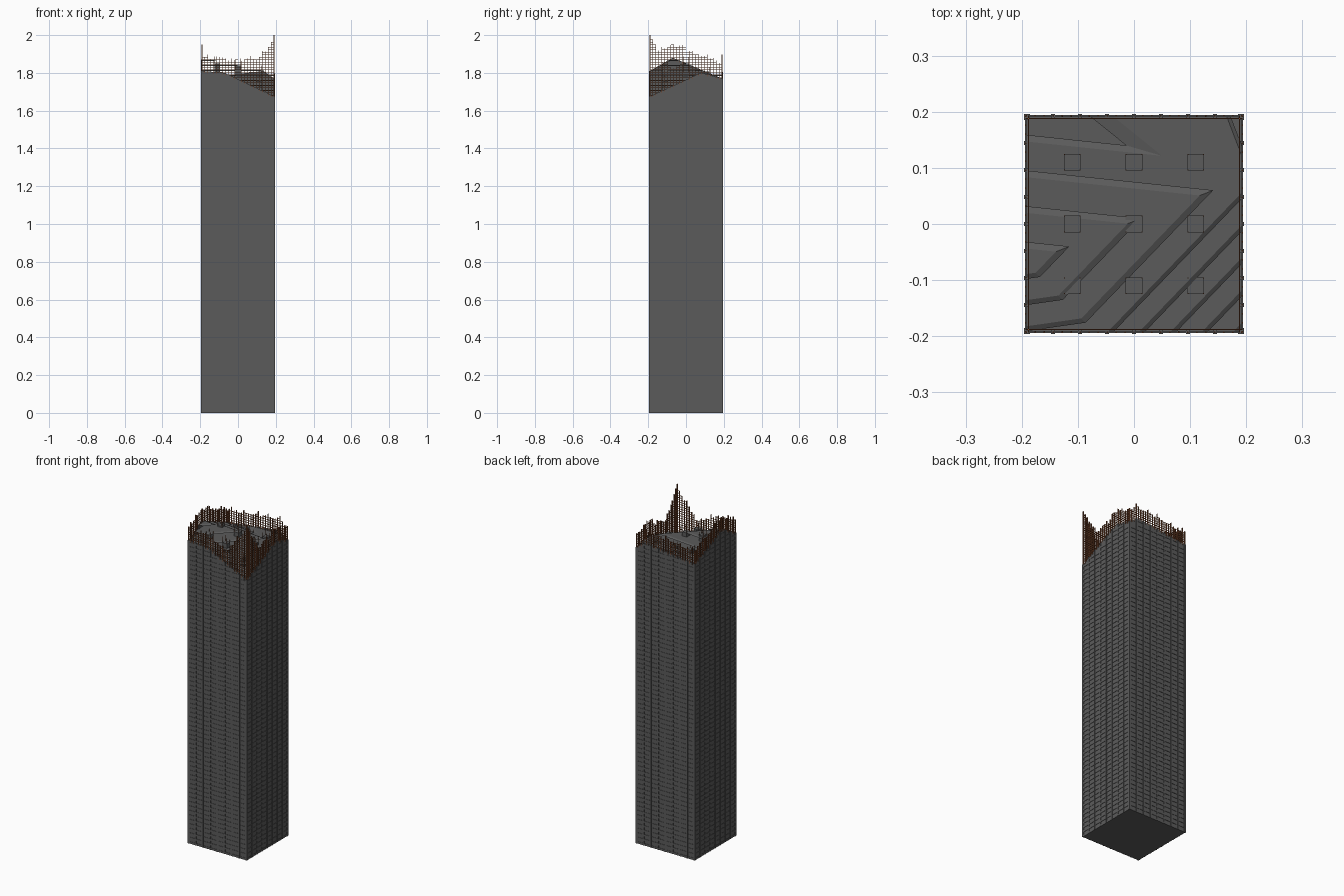
import bpy, bmesh, random
from mathutils import Vector

if "Cube" in bpy.data.objects:
    bpy.data.objects.remove(bpy.data.objects["Cube"])
random.seed(4)

W = 0.192                 # half width of the wall shell
FLOOR = 0.0267            # storey height
BAY = 2 * W / 8


def material(name, rgb):
    m = bpy.data.materials.new(name)
    m.diffuse_color = (*rgb, 1)
    m.use_nodes = True
    m.node_tree.nodes["Principled BSDF"].inputs["Base Color"].default_value = m.diffuse_color
    return m


concrete = material("grey concrete", (0.105, 0.105, 0.105))
rust = material("rusty steel", (0.20, 0.065, 0.025))


def finish(bm, name, mat):
    me = bpy.data.meshes.new(name)
    bm.to_mesh(me)
    bm.free()
    me.materials.append(mat)
    ob = bpy.data.objects.new(name, me)
    bpy.context.collection.objects.link(ob)
    return ob


def box(bm, a, b):
    v = [bm.verts.new((x, y, z)) for z in (a[2], b[2])
         for x, y in ((a[0], a[1]), (b[0], a[1]), (b[0], b[1]), (a[0], b[1]))]
    for f in ((3, 2, 1, 0), (4, 5, 6, 7), (0, 1, 5, 4), (1, 2, 6, 5), (2, 3, 7, 6), (3, 0, 4, 7)):
        bm.faces.new([v[i] for i in f])


# Broken top: a few corner points joined by sloping facets
P = {"FL": (-W, -W, 1.81), "F": (-0.07, -W, 1.80), "FR": (W, -W, 1.675), "R": (W, 0.08, 1.80),
     "BR": (W, W, 1.77), "B": (0.135, W, 1.81), "BL": (-W, W, 1.77), "L": (-W, -0.07, 1.88)}
FACETS = [("FL", "F", "L"), ("L", "F", "R"), ("F", "FR", "R"), ("L", "R", "BL"),
          ("BL", "R", "B"), ("R", "BR", "B")]
RIM = ["FL", "F", "FR", "R", "BR", "B", "BL", "L"]


def height(x, y):
    x, y = max(-W, min(W, x)), max(-W, min(W, y))
    for t in FACETS:
        a, b, c = (Vector(P[k]) for k in t)
        d = (b.x - a.x) * (c.y - a.y) - (c.x - a.x) * (b.y - a.y)
        u = ((x - a.x) * (c.y - a.y) - (c.x - a.x) * (y - a.y)) / d
        v = ((b.x - a.x) * (y - a.y) - (x - a.x) * (b.y - a.y)) / d
        if u > -1e-5 and v > -1e-5 and u + v < 1.0001:
            return a.z + u * (b.z - a.z) + v * (c.z - a.z)
    return 1.7


# Outer wall shell with the broken rim
bm = bmesh.new()
low = [bm.verts.new((P[k][0], P[k][1], 0)) for k in RIM]
top = [bm.verts.new(P[k]) for k in RIM]
for i in range(8):
    j = (i + 1) % 8
    bm.faces.new((low[i], low[j], top[j], top[i]))
bm.faces.new(low[::-1])
finish(bm, "wall_shell", concrete)


# Floor slabs: each is the broken surface sliced at its level and flattened
def sliced(z, upper=None):
    b = bmesh.new()
    v = {k: b.verts.new(p) for k, p in P.items()}
    for t in FACETS:
        b.faces.new([v[k] for k in t])
    cuts = [(z, (0, 0, 1))] + ([(upper, (0, 0, -1))] if upper else [])
    for level, n in cuts:
        bmesh.ops.bisect_plane(b, geom=b.verts[:] + b.edges[:] + b.faces[:],
                               plane_co=(0, 0, level), plane_no=n, clear_inner=True)
    if upper is None:
        for w in b.verts:
            w.co.z = z
    return b


slabs = bmesh.new()
tmp = bpy.data.meshes.new("slab_piece")
for i in range(62, 71):
    z = i * FLOOR
    for args in ((z, None), (z - 0.005, None), (z - 0.005, z)):
        piece = sliced(*args)
        if args == (z - 0.005, None):
            bmesh.ops.reverse_faces(piece, faces=piece.faces[:])
        piece.to_mesh(tmp)
        piece.free()
        slabs.from_mesh(tmp)
bpy.data.meshes.remove(tmp)
finish(slabs, "floor_slabs", concrete)

# Inner columns with bars left standing at their corners
cols, bars = bmesh.new(), bmesh.new()
for x in (-0.11, 0, 0.11):
    for y in (-0.11, 0, 0.11):
        h = height(x, y) + random.uniform(-0.005, 0.015)
        box(cols, (x - 0.015, y - 0.015, 1.6), (x + 0.015, y + 0.015, h))
        for dx in (-0.014, 0.014):
            for dy in (-0.014, 0.014):
                box(bars, (x + dx - 0.001, y + dy - 0.001, h),
                    (x + dx + 0.001, y + dy + 0.001, h + random.uniform(0.01, 0.04)))
finish(cols, "inner_columns", concrete)
finish(bars, "column_bars", rust)


# Four sides: t runs along the side, d is the depth outwards
SIDES = [lambda t, d: (t, -W - d), lambda t, d: (W + d, t),
         lambda t, d: (-t, W + d), lambda t, d: (-W - d, -t)]


def side_box(bm, side, t0, t1, d0, d1, z0, z1):
    a, b = side(t0, d0), side(t1, d1)
    box(bm, (min(a[0], b[0]), min(a[1], b[1]), z0), (max(a[0], b[0]), max(a[1], b[1]), z1))


# Facade ribs and storey bands
ribs, bands = bmesh.new(), bmesh.new()
for side in SIDES:
    for i in range(9):
        t = -W + i * BAY
        half = 0.007 if i in (0, 8) else 0.0035
        side_box(ribs, side, max(t - half, -W - 0.004), min(t + half, W + 0.004),
                 -0.004, 0.004, 0, height(*side(t, 0)))
    for i in range(8):
        t0 = -W + i * BAY
        for k in range(71):
            z = k * FLOOR
            if z + 0.012 < min(height(*side(t0, 0)), height(*side(t0 + BAY, 0))):
                side_box(bands, side, t0, t0 + BAY, -0.001, 0.002, z, z + 0.012)
finish(ribs, "facade_ribs", concrete)
finish(bands, "storey_bands", concrete)

# Exposed reinforcement mesh above the broken rim, tallest at the front right corner
mesh = bmesh.new()
N, R = 24, 0.0013
STEP = 2 * W / N
for side in SIDES:
    tops = []
    for i in range(N + 1):
        x, y = side(-W + i * STEP, 0)
        gap = ((x - W) ** 2 + (y + W) ** 2) ** 0.5
        spike = 0.235 * max(0, 1 - gap / 0.13)
        jitter = 0 if i in (0, N) else random.uniform(-0.015, 0.015)
        tops.append(min(2.0, height(x, y) + 0.08 + spike + jitter))
        if gap < 0.001:
            tops[-1] = 2.0
        t = -W + i * STEP
        for d in (-0.004, 0.001):
            side_box(mesh, side, t - R, t + R, d - R, d + R, height(x, y) - 0.01, tops[-1])
    for i in range(N):
        t = -W + i * STEP
        base = min(height(*side(t, 0)), height(*side(t + STEP, 0)))
        for k in range(100, 150):
            z = k * FLOOR / 2
            if base < z < min(tops[i], tops[i + 1]) + 0.004:
                side_box(mesh, side, t, t + STEP, -0.004 - R, -0.004 + R, z - R, z + R)
finish(mesh, "reinforcement_mesh", rust)
